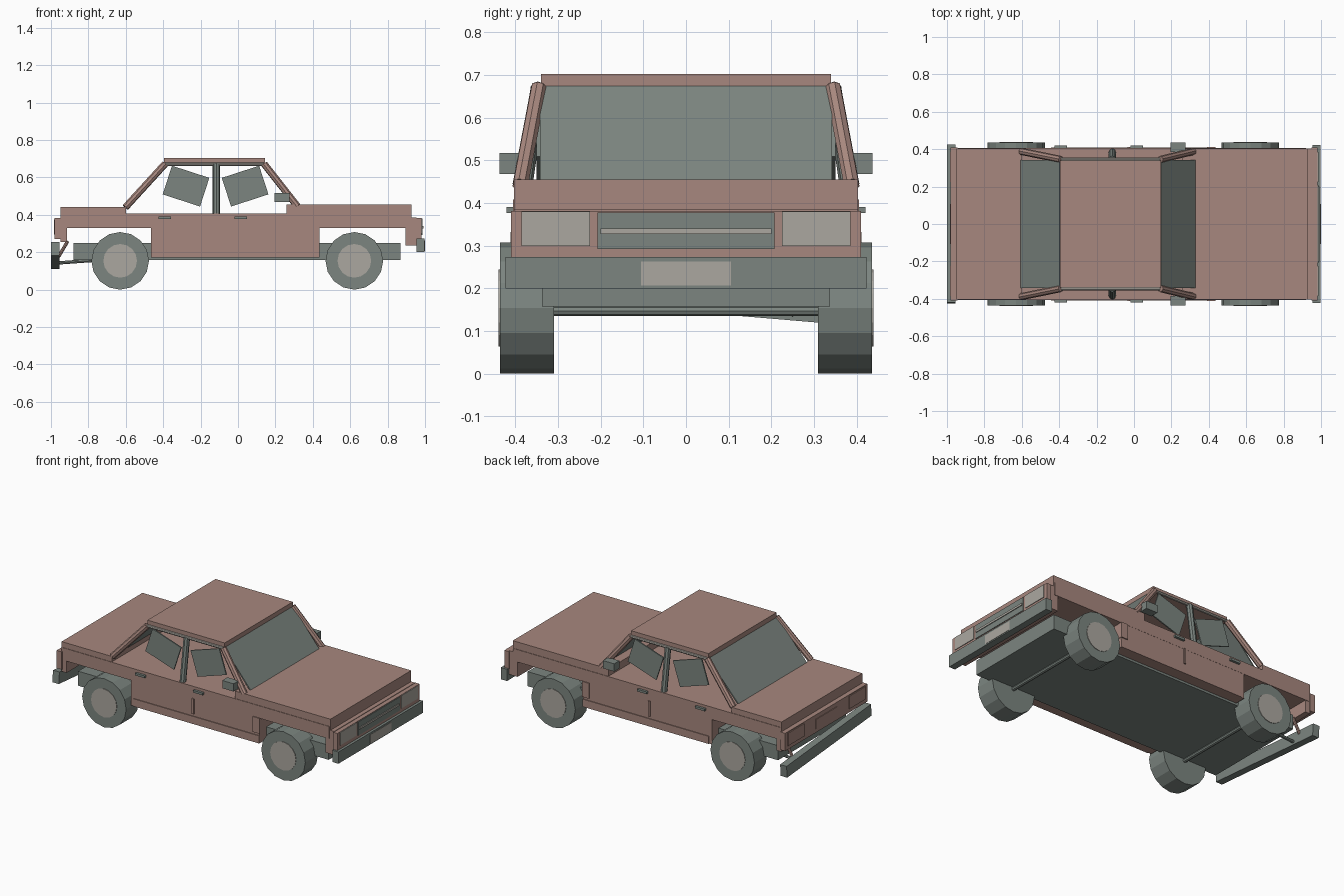
import bpy
import math
from mathutils import Vector

old = bpy.data.objects.get("Cube")
if old:
    bpy.data.objects.remove(old, do_unlink=True)


def material(name, rgb):
    m = bpy.data.materials.new(name)
    m.use_nodes = True
    m.diffuse_color = (*rgb, 1)
    m.node_tree.nodes["Principled BSDF"].inputs["Base Color"].default_value = (*rgb, 1)
    return m


PAINT = material("dusty_rose_paint", (0.39, 0.245, 0.21))
GREY = material("grey_green", (0.20, 0.235, 0.215))
PALE = material("pale_beige", (0.41, 0.39, 0.35))


def finish(name, mat):
    ob = bpy.context.object
    ob.name = name
    ob.data.materials.append(mat)
    return ob


def box(name, mat, x, y, z, rot=(0, 0, 0)):
    """Box from (low, high) spans on each axis, turned about its centre."""
    spans = (x, y, z)
    bpy.ops.mesh.primitive_cube_add(size=1, location=[(a + b) / 2 for a, b in spans], rotation=rot)
    bpy.context.object.scale = [b - a for a, b in spans]
    return finish(name, mat)


def rod(name, mat, start, end, radius, sides=8):
    """Cylinder between two points."""
    a, b = Vector(start), Vector(end)
    d = b - a
    bpy.ops.mesh.primitive_cylinder_add(vertices=sides, radius=radius, depth=d.length, location=(a + b) / 2)
    bpy.context.object.rotation_euler = d.to_track_quat('Z', 'Y').to_euler()
    return finish(name, mat)


def sloped_glass(name, x_top, z_top, x_low, z_low, half):
    """Thin leaning pane across the car."""
    dx, dz = x_low - x_top, z_low - z_top
    length, t = math.hypot(dx, dz), 0.004
    cx, cz = (x_top + x_low) / 2, (z_top + z_low) / 2
    return box(name, GREY, (cx - length / 2, cx + length / 2), (-half, half),
               (cz - t, cz + t), (0, -math.atan2(dz, dx), 0))


# Chassis and body shell
box("chassis", GREY, (-0.88, 0.87), (-0.338, 0.338), (0.158, 0.25))
box("door_section", PAINT, (-0.465, 0.435), (-0.405, 0.405), (0.172, 0.34))
box("upper_body", PAINT, (-0.94, 0.92), (-0.406, 0.406), (0.33, 0.408))
box("hood", PAINT, (0.26, 0.928), (-0.403, 0.403), (0.38, 0.455))
box("trunk_lid", PAINT, (-0.95, -0.6), (-0.403, 0.403), (0.38, 0.443))
box("front_end", PAINT, (0.895, 0.955), (-0.403, 0.403), (0.235, 0.385))
box("nose_panel", PAINT, (0.95, 0.982), (-0.41, 0.41), (0.27, 0.382))
box("rear_end", PAINT, (-0.95, -0.915), (-0.403, 0.403), (0.255, 0.385))
box("tail_panel", PAINT, (-0.98, -0.945), (-0.41, 0.41), (0.27, 0.382))

# Cabin
box("roof", PAINT, (-0.395, 0.145), (-0.34, 0.34), (0.668, 0.703))
sloped_glass("windshield", 0.142, 0.672, 0.325, 0.452, 0.342)
sloped_glass("rear_window", -0.395, 0.672, -0.605, 0.438, 0.342)

# Nose details
box("grille", GREY, (0.978, 0.986), (-0.208, 0.208), (0.292, 0.378))
box("grille_bar", PALE, (0.984, 0.991), (-0.2, 0.2), (0.328, 0.341))
box("front_bumper", GREY, (0.955, 0.998), (-0.423, 0.423), (0.2, 0.274))
box("front_plate", PALE, (0.994, 1.0), (-0.106, 0.106), (0.207, 0.263))

# Tail details, with the bumper hanging low on one side
box("rear_plate", PAINT, (-0.984, -0.976), (-0.106, 0.106), (0.295, 0.355))
box("rear_bumper", GREY, (-1.0, -0.955), (-0.423, 0.423), (0.146, 0.22), (-math.radians(4.8), 0, 0))
rod("exhaust_pipe", GREY, (-0.96, 0.25, 0.143), (-0.78, 0.25, 0.156), 0.009)
rod("bumper_bracket", PAINT, (-0.96, 0.3, 0.175), (-0.91, 0.3, 0.26), 0.009)

# Axles
for name, x in (("rear", -0.63), ("front", 0.622)):
    rod(name + "_axle", GREY, (x, -0.33, 0.147), (x, 0.33, 0.147), 0.012)

# Everything mirrored left and right
for side, s in (("right", -1), ("left", 1)):
    def span(a, b):
        return tuple(sorted((s * a, s * b)))

    for name, x in (("rear", -0.63), ("front", 0.622)):
        for part, mat, r, y0, y1, sides in (("tyre", GREY, 0.154, 0.31, 0.436, 16),
                                            ("hubcap", PALE, 0.09, 0.40, 0.439, 16)):
            bpy.ops.mesh.primitive_cylinder_add(
                vertices=sides, radius=r, depth=y1 - y0,
                location=(x, s * (y0 + y1) / 2, 0.154), rotation=(math.pi / 2, 0, 0))
            finish(f"{side}_{name}_{part}", mat)
            bpy.context.object.rotation_euler.y = math.pi / 2

    # Window pillars and roof rail
    rod(side + "_front_pillar", PAINT, (0.14, s * 0.345, 0.672), (0.318, s * 0.388, 0.445), 0.019)
    rod(side + "_rear_pillar", PAINT, (-0.39, s * 0.345, 0.672), (-0.602, s * 0.388, 0.44), 0.019)
    rod(side + "_middle_pillar", GREY, (-0.116, s * 0.345, 0.672), (-0.116, s * 0.385, 0.4), 0.019)
    rod(side + "_roof_rail", PALE, (-0.39, s * 0.347, 0.671), (0.14, s * 0.347, 0.671), 0.009)

    # Tilted side panes
    for name, x, tilt in (("rear", -0.278, 18), ("front", 0.038, -18)):
        box(f"{side}_{name}_side_pane", GREY, (x - 0.105, x + 0.105), span(0.342, 0.35),
            (0.473, 0.634), (0, math.radians(tilt), 0))

    # Mirrors, handles, trim and wheel arch lips
    box(side + "_mirror", GREY, (0.196, 0.275), span(0.385, 0.437), (0.468, 0.517))
    for name, x in (("rear", -0.425), ("front", -0.02)):
        box(f"{side}_{name}_door_handle", GREY, (x, x + 0.068), span(0.4, 0.421), (0.377, 0.391))
    box(side + "_door_seam", PAINT, (-0.036, -0.022), span(0.4, 0.412), (0.235, 0.332))
    box(side + "_arch_lip", PAINT, (0.39, 0.437), span(0.39, 0.412), (0.235, 0.332))
    box(side + "_sill", PAINT, (-0.445, 0.435), span(0.39, 0.41), (0.172, 0.22))

    # Lamps
    box(side + "_headlight", PALE, (0.978, 0.986), span(0.225, 0.386), (0.299, 0.38))
    box(side + "_tail_lamp", PAINT, (-0.985, -0.976), span(0.225, 0.386), (0.295, 0.375))
